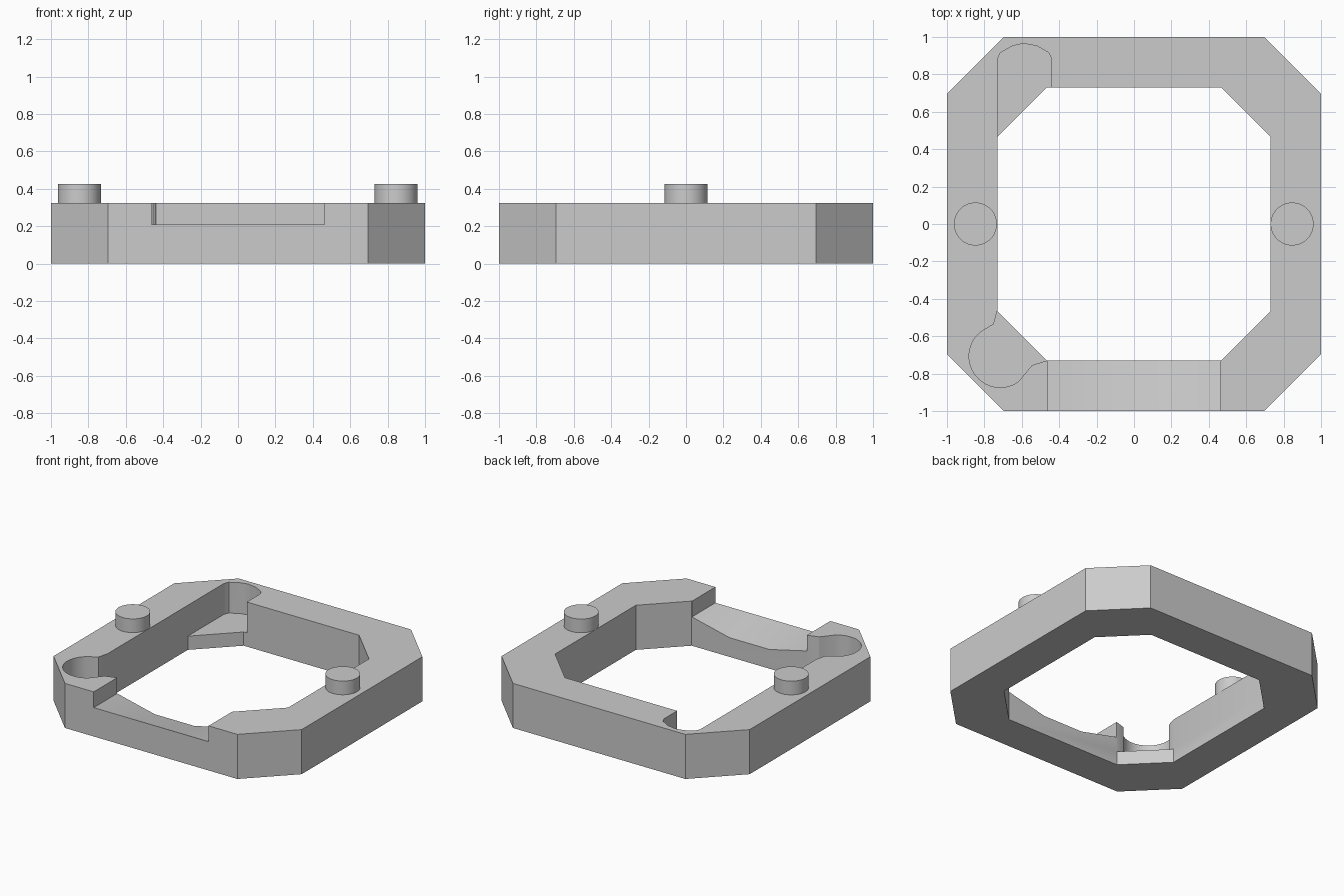
import bpy, bmesh
from math import cos, sin, radians

if "Cube" in bpy.data.objects:
    bpy.data.objects.remove(bpy.data.objects["Cube"])

HEIGHT = 0.325
grey = bpy.data.materials.new("plain grey")
grey.use_nodes = True
grey.diffuse_color = (0.6, 0.6, 0.6, 1)
grey.node_tree.nodes["Principled BSDF"].inputs["Base Color"].default_value = (0.6, 0.6, 0.6, 1)


def make_object(name, bm):
    bmesh.ops.recalc_face_normals(bm, faces=bm.faces)
    mesh = bpy.data.meshes.new(name)
    bm.to_mesh(mesh)
    bm.free()
    mesh.materials.append(grey)
    obj = bpy.data.objects.new(name, mesh)
    bpy.context.collection.objects.link(obj)
    return obj


def loft(name, rings):
    """Closed solid through matching rings of points."""
    bm = bmesh.new()
    loops = [[bm.verts.new(p) for p in ring] for ring in rings]
    n = len(loops[0])
    for a, b in zip(loops, loops[1:]):
        for i in range(n):
            j = (i + 1) % n
            bm.faces.new((a[i], a[j], b[j], b[i]))
    bm.faces.new(loops[0])
    bm.faces.new(loops[-1])
    return make_object(name, bm)


def prism(name, outline, low, high):
    return loft(name, [[(x, y, z) for x, y in outline] for z in (low, high)])


def octagon(half, flat):
    return [(half, -flat), (half, flat), (flat, half), (-flat, half),
            (-half, flat), (-half, -flat), (-flat, -half), (flat, -half)]


def activate(obj):
    bpy.ops.object.select_all(action='DESELECT')
    obj.select_set(True)
    bpy.context.view_layer.objects.active = obj


def cut(target, cutter):
    cutter.hide_render = True
    mod = target.modifiers.new(cutter.name, 'BOOLEAN')
    mod.operation = 'DIFFERENCE'
    mod.solver = 'EXACT'
    mod.object = cutter
    activate(target)
    bpy.ops.object.modifier_apply(modifier=mod.name)
    bpy.data.objects.remove(cutter)


def smooth(obj):
    activate(obj)
    bpy.ops.object.shade_smooth_by_angle(angle=radians(30))


# Octagonal frame with its octagonal opening
frame = prism("frame", octagon(1, 0.695), 0, HEIGHT)
cut(frame, prism("opening_cutter", octagon(0.73, 0.465), -0.2, 0.6))

# Keyhole pocket in the front corner
arc = [(-0.715 + 0.167 * cos(radians(a)), -0.707 + 0.167 * sin(radians(a)))
       for a in range(129, 316, 11)]
keyhole = [(-0.4, -0.4), (-0.73, -0.46), (-0.75, -0.535)] + arc
keyhole += [(-0.545, -0.755), (-0.465, -0.73)]
cut(frame, prism("front_pocket_cutter", keyhole, 0.1, 0.6))

# Round-ended pocket in the back corner
slot = [(-0.4, 0.4), (-0.44, 0.735), (-0.44, 0.88), (-0.455, 0.915), (-0.52, 0.952),
        (-0.59, 0.965), (-0.65, 0.952), (-0.715, 0.915), (-0.73, 0.88), (-0.73, 0.465)]
cut(frame, prism("back_pocket_cutter", slot, 0.1, 0.6))

# Front notch: level at the outer edge, dipping towards the opening
rings = []
for y, dip in ((-1.1, 0), (-1, 0), (-0.73, 0.07), (-0.6, 0.07)):
    floor = [(-0.463, y, 0.21), (-0.16, y, 0.21 - dip),
             (0.16, y, 0.21 - dip), (0.463, y, 0.21)]
    rings.append(floor + [(x, y, 0.6) for x, _, _ in reversed(floor)])
cut(frame, loft("notch_cutter", rings))
smooth(frame)

# Locating pegs
for side, x in (("left", 0.845), ("right", -0.848)):
    circle = [(x + 0.115 * cos(radians(a)), 0.115 * sin(radians(a))) for a in range(0, 360, 10)]
    smooth(prism(side + "_peg", circle, HEIGHT, 0.425))
